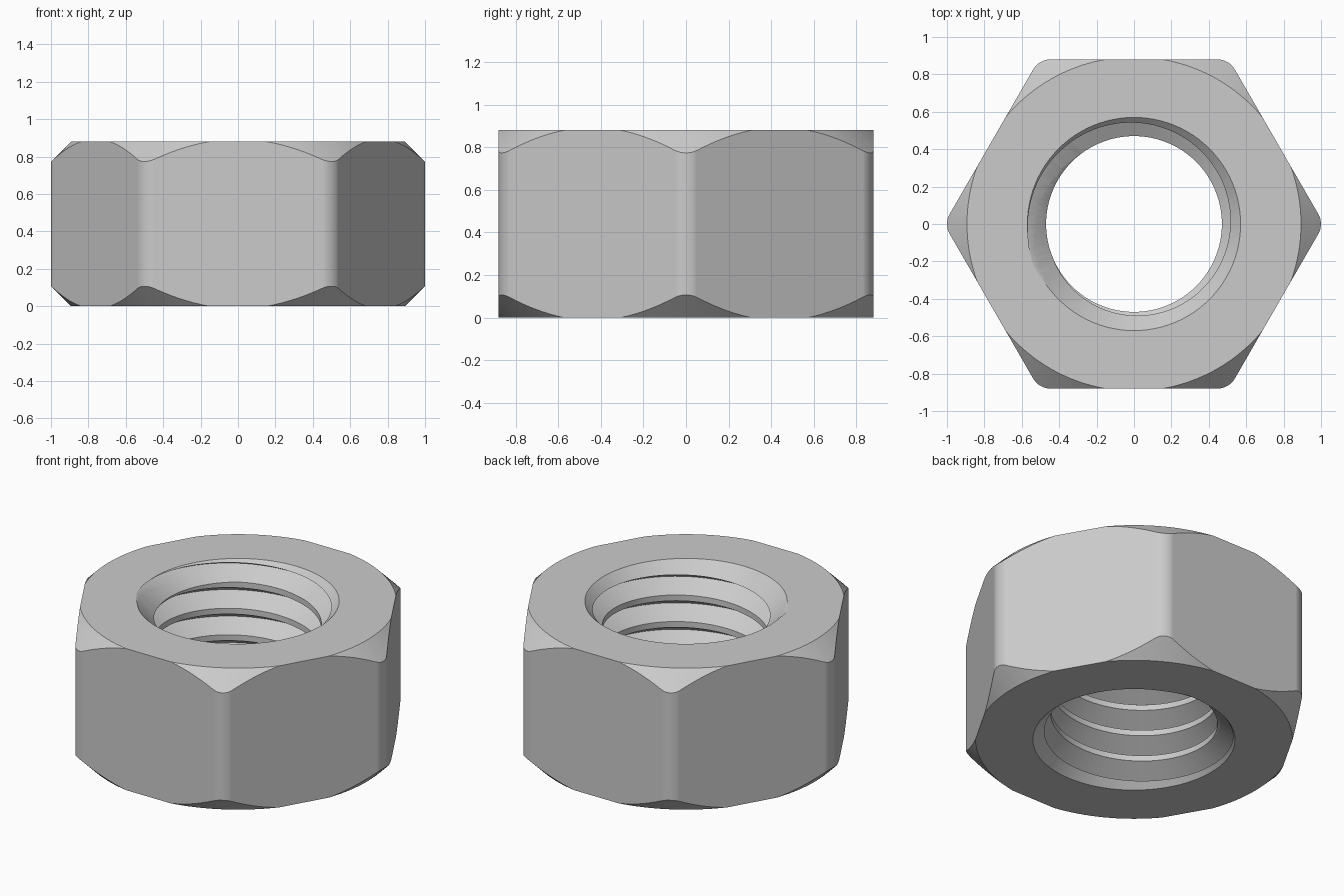
import bpy, bmesh, math

if "Cube" in bpy.data.objects:
    bpy.data.objects.remove(bpy.data.objects["Cube"])

HEIGHT, APOTHEM = 0.88, 0.88      # nut height and half width across flats
CHAMFER_R = 0.893                 # radius of the flat end face
MINOR, MAJOR, PITCH = 0.47, 0.582, 0.165
SINK_R = 0.57                     # countersink radius at the end faces
SEG = 96

steel = bpy.data.materials.new("grey steel")
steel.diffuse_color = (0.6, 0.6, 0.6, 1)
steel.use_nodes = True
steel.node_tree.nodes["Principled BSDF"].inputs["Base Color"].default_value = steel.diffuse_color


def make_object(name, bm):
    bmesh.ops.recalc_face_normals(bm, faces=bm.faces)
    mesh = bpy.data.meshes.new(name)
    bm.to_mesh(mesh)
    bm.free()
    mesh.materials.append(steel)
    obj = bpy.data.objects.new(name, mesh)
    bpy.context.collection.objects.link(obj)
    return obj


def lathe(name, profile, seg):
    """Closed solid turned about z from (radius, z) points, with flat caps."""
    bm = bmesh.new()
    rings = [[bm.verts.new((r * math.cos(2 * math.pi * i / seg),
                            r * math.sin(2 * math.pi * i / seg), z))
              for i in range(seg)] for r, z in profile]
    for a, b in zip(rings, rings[1:]):
        for i in range(seg):
            k = (i + 1) % seg
            bm.faces.new((a[i], a[k], b[k], b[i]))
    bm.faces.new(rings[0])
    bm.faces.new(rings[-1])
    return make_object(name, bm)


def hex_block():
    """Hexagonal prism with rounded upright corners."""
    bm = bmesh.new()
    r = APOTHEM / math.cos(math.pi / 6)
    base = [bm.verts.new((r * math.cos(i * math.pi / 3),
                          r * math.sin(i * math.pi / 3), 0)) for i in range(6)]
    face = bm.faces.new(base)
    top = bmesh.ops.extrude_face_region(bm, geom=[face])["geom"]
    bmesh.ops.translate(bm, vec=(0, 0, HEIGHT),
                        verts=[v for v in top if isinstance(v, bmesh.types.BMVert)])
    upright = [e for e in bm.edges if abs(e.verts[0].co.z - e.verts[1].co.z) > 0.1]
    # offset is the tangent length of a 0.1 corner radius
    bmesh.ops.bevel(bm, geom=upright, offset=0.1 * math.tan(math.pi / 6),
                    segments=8, profile=0.5, affect='EDGES')
    return make_object("hex_nut", bm)


def thread_tap():
    """Solid right-handed screw whose ridges cut the internal thread."""
    bm = bmesh.new()
    crest = PITCH / 2 - (MAJOR - MINOR) / math.sqrt(3)
    section = [(MAJOR, 0), (MINOR, PITCH / 2 - crest), (MINOR, PITCH / 2 + crest)]
    turns, n = 9, len(section)
    z0 = 0.87 - PITCH / 2 - 7 * PITCH
    cols = []
    for i in range(SEG * turns + 1):
        a = 2 * math.pi * i / SEG
        cols.append([bm.verts.new((r * math.cos(a), r * math.sin(a),
                                   z0 + PITCH * i / SEG + dz)) for r, dz in section])
    for i in range(SEG * turns):
        a, b = cols[i], cols[i + 1]
        for j in range(n - 1):
            bm.faces.new((a[j], b[j], b[j + 1], a[j + 1]))
        if i + SEG + 1 < len(cols):      # join to the next turn
            bm.faces.new((a[-1], b[-1], cols[i + SEG + 1][0], cols[i + SEG][0]))
    # close both ends with fans, well outside the nut
    rim = [e for e in bm.edges if e.is_boundary]
    mid = HEIGHT / 2
    low, high = bm.verts.new((0, 0, -0.6)), bm.verts.new((0, 0, 1.5))
    for e in rim:
        tip = high if e.verts[0].co.z > mid else low
        bm.faces.new((e.verts[0], e.verts[1], tip))
    return make_object("thread_cutter", bm)


def combine(body, cutter, operation):
    mod = body.modifiers.new(operation.lower(), 'BOOLEAN')
    mod.operation, mod.solver, mod.object = operation, 'EXACT', cutter
    bpy.context.view_layer.objects.active = body
    bpy.ops.object.modifier_apply(modifier=mod.name)
    bpy.data.objects.remove(cutter)


# Hexagonal body with 45 degree chamfered corners on both ends
nut = hex_block()
over = 0.05
wide = CHAMFER_R + 0.25
combine(nut, lathe("chamfer_form", [(CHAMFER_R - over, -over), (wide, 0.25),
                                    (wide, HEIGHT - 0.25),
                                    (CHAMFER_R - over, HEIGHT + over)], 144), 'INTERSECT')

# Threaded bore, then a countersink at each end
combine(nut, thread_tap(), 'DIFFERENCE')
for end, way in ((0, 1), (HEIGHT, -1)):
    combine(nut, lathe("countersink_cutter",
                       [(SINK_R + over, end - way * over),
                        (MINOR - 0.03, end + way * (SINK_R - MINOR + 0.03))], SEG),
            'DIFFERENCE')

# Smooth shading with crisp machined edges
bpy.ops.object.select_all(action='DESELECT')
nut.select_set(True)
bpy.context.view_layer.objects.active = nut
bpy.ops.object.shade_smooth_by_angle(angle=math.radians(25))
weighted = nut.modifiers.new("even_shading", 'WEIGHTED_NORMAL')
weighted.keep_sharp = True
